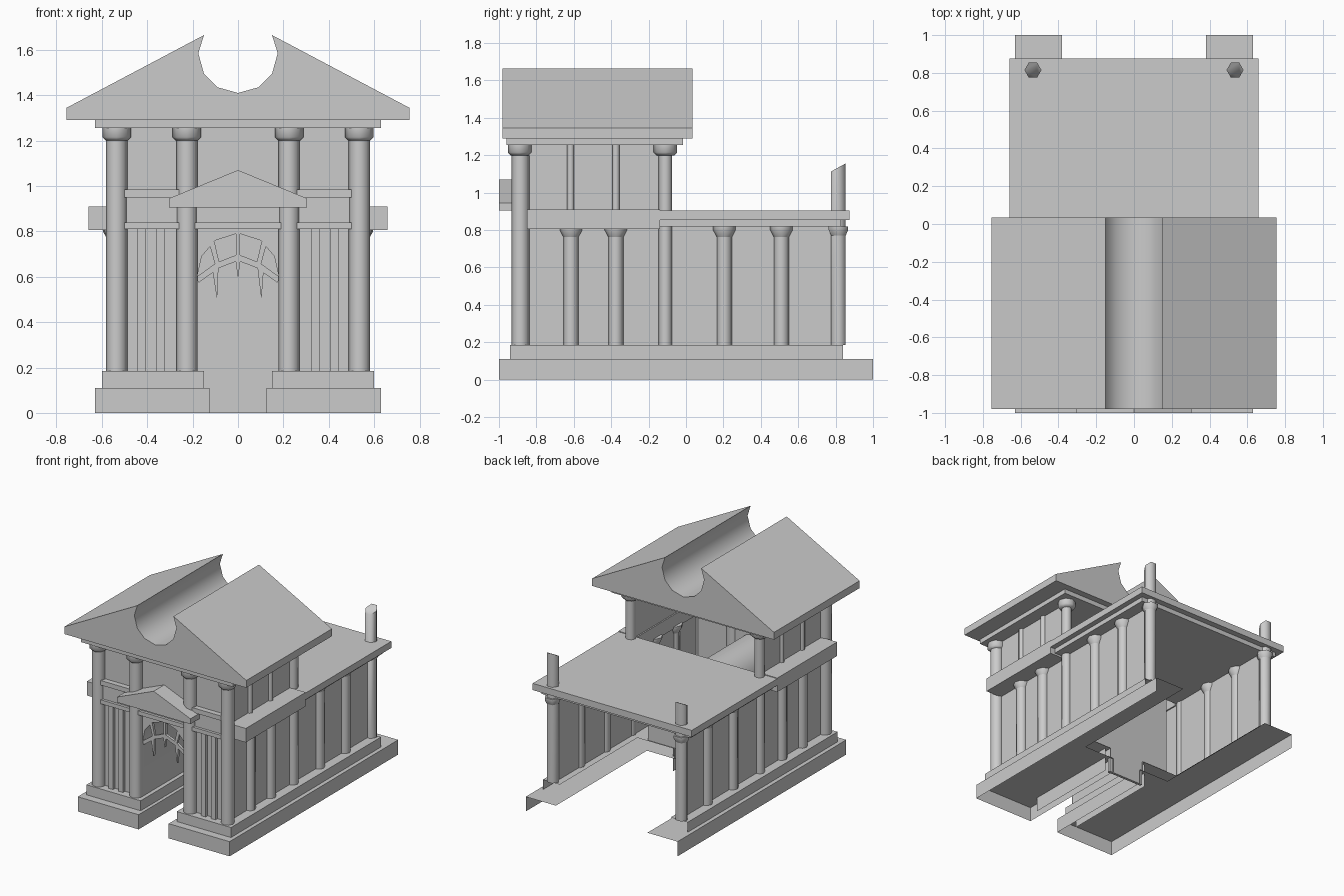
import bpy, bmesh, math
from mathutils import Vector

cube = bpy.data.objects.get("Cube")
if cube:
    bpy.data.objects.remove(cube, do_unlink=True)

stone = bpy.data.materials.new("grey_stone")
stone.use_nodes = True
GREY = (0.6, 0.6, 0.6, 1)
stone.diffuse_color = GREY
stone.node_tree.nodes["Principled BSDF"].inputs["Base Color"].default_value = GREY


def finish(name, bm, smooth=None, normals=True):
    if normals:
        bmesh.ops.recalc_face_normals(bm, faces=bm.faces)
    mesh = bpy.data.meshes.new(name)
    bm.to_mesh(mesh)
    bm.free()
    mesh.materials.append(stone)
    ob = bpy.data.objects.new(name, mesh)
    bpy.context.collection.objects.link(ob)
    if smooth:
        bpy.ops.object.select_all(action='DESELECT')
        ob.select_set(True)
        bpy.context.view_layer.objects.active = ob
        bpy.ops.object.shade_smooth_by_angle(angle=math.radians(smooth))
    return ob


def box(name, x, y, z):
    bm = bmesh.new()
    bmesh.ops.create_cube(bm, size=1)
    for v in bm.verts:
        v.co = [a + (b - a) * (c + 0.5) for (a, b), c in zip((x, y, z), v.co)]
    return finish(name, bm)


def prism(name, pts, y0, y1, smooth=None):
    """Extrude an x-z outline along y."""
    bm = bmesh.new()
    face = bm.faces.new([bm.verts.new((x, y0, z)) for x, z in pts])
    new = bmesh.ops.extrude_face_region(bm, geom=[face])["geom"]
    bmesh.ops.translate(bm, vec=(0, y1 - y0, 0),
                        verts=[v for v in new if isinstance(v, bmesh.types.BMVert)])
    return finish(name, bm, smooth)


def sheet(name, line, y0, y1, smooth=None):
    """Sweep an open x-z line along y."""
    bm = bmesh.new()
    rows = [[bm.verts.new((x, y, z)) for x, z in line] for y in (y0, y1)]
    for i in range(len(line) - 1):
        bm.faces.new((rows[0][i], rows[0][i + 1], rows[1][i + 1], rows[1][i]))
    return finish(name, bm, smooth)


def round_part(name, x, y, rings, sides=6, slope=0):
    """Stack (radius, height) rings; slope tilts the top ring along y."""
    bm = bmesh.new()
    loops = []
    for k, (r, z) in enumerate(rings):
        tilt = slope if k == len(rings) - 1 else 0
        angles = [math.tau * i / sides for i in range(sides)]
        loops.append([bm.verts.new((x + r * math.cos(a), y + r * math.sin(a),
                                    z + tilt * r * math.sin(a))) for a in angles])
    for low, high in zip(loops, loops[1:]):
        for i in range(sides):
            j = (i + 1) % sides
            bm.faces.new((low[i], low[j], high[j], high[i]))
    bm.faces.new(loops[0][::-1])
    bm.faces.new(loops[-1])
    return finish(name, bm, 62)


def step(name, side, outer, inner, rear, front, back, z0, z1):
    """L-shaped plinth shell, open below and at the rear."""
    turn = -0.08
    plan = [(outer, back), (outer, front), (inner, front), (inner, turn),
            (rear, turn), (rear, back)]
    bm = bmesh.new()
    top = [bm.verts.new((side * x, y, z1)) for x, y in plan]
    low = [bm.verts.new((side * x, y, z0)) for x, y in plan[:4]]
    cap = bm.faces.new(top)
    for i in range(3):
        bm.faces.new((top[i], top[i + 1], low[i + 1], low[i]))
    bmesh.ops.recalc_face_normals(bm, faces=bm.faces)
    cap.normal_update()
    if cap.normal.z < 0:
        bmesh.ops.reverse_faces(bm, faces=bm.faces)
    return finish(name, bm, normals=False)


def mirrored(half):
    """Close a left-to-centre outline with its reflection."""
    return half + [(-x, z) for x, z in reversed(half) if x]


FLOOR, LOW, HIGH = 0.185, 0.81, 1.255

# Roof with a round channel along its ridge
prism("roof", mirrored([(-0.755, 1.29), (-0.755, 1.345), (-0.15, 1.665), (-0.175, 1.585),
                        (-0.15, 1.495), (-0.09, 1.435), (0, 1.41)]), -0.98, 0.035, 35)
box("roof_beam", (-0.63, 0.63), (-0.96, -0.015), (HIGH, 1.29))

# Front wall with arched opening, and the vaulted passage behind it
arch = mirrored([(-0.18, 0), (-0.18, 0.6), (-0.16, 0.69), (-0.1, 0.76), (0, 0.792)])
prism("front_wall", [(-0.52, FLOOR), (-0.52, HIGH), (0.52, HIGH), (0.52, FLOOR),
                     (0.18, FLOOR)] + arch[-2:0:-1] + [(-0.18, FLOOR)], -0.875, -0.855)
sheet("passage_vault", arch, -0.86, -0.1, 40)
prism("passage_back_wall", [(-0.38, FLOOR), (-0.38, 0.8), (0.38, 0.8), (0.38, FLOOR),
                            (0.15, FLOOR), (0.15, 0), (-0.15, 0), (-0.15, FLOOR)],
      -0.11, -0.09)

# Broken fan tracery in the arch
def bar(name, a, b, w0, w1):
    a, b = Vector(a), Vector(b)
    n = (b - a).orthogonal().normalized()
    prism(name, [tuple(p) for p in (a + n * w0, b + n * w1, b - n * w1, a - n * w0)],
          -0.87, -0.85)


for s in (-1, 1):
    bar("tracery_lower_bar", (s * 0.18, 0.585), (s * 0.09, 0.65), 0.013, 0.013)
    bar("tracery_upper_bar", (s * 0.09, 0.65), (0, 0.685), 0.013, 0.013)
    bar("tracery_rib", (s * 0.09, 0.65), (s * 0.115, 0.75), 0.01, 0.012)
    bar("tracery_shard", (s * 0.1, 0.64), (s * 0.098 + 0.005, 0.508), 0.014, 0.001)
bar("tracery_centre_rib", (0, 0.68), (0, 0.79), 0.008, 0.008)
bar("tracery_centre_shard", (0, 0.68), (0, 0.6), 0.012, 0.001)

# Front ledges and small pediment
box("lower_ledge", (-0.5, 0.5), (-0.915, -0.86), (LOW, 0.84))
box("fascia", (-0.5, 0.5), (-0.895, -0.86), (0.84, 0.95))
box("upper_ledge", (-0.5, 0.5), (-0.915, -0.86), (0.95, 0.985))
prism("small_pediment", mirrored([(-0.305, 0.905), (-0.305, 0.945), (0, 1.07)]), -1, -0.87)

# Rear deck over the open hall
box("deck_slab", (-0.66, 0.66), (-0.14, 0.875), (0.855, 0.905))
box("deck_beam", (-0.62, 0.62), (-0.14, 0.83), (0.82, 0.855))

LOW_CAP = [(0.04, 0.762), (0.06, 0.8), (0.06, 0.82)]
HIGH_CAP = [(0.048, 1.2), (0.063, 1.215), (0.063, HIGH)]

for s, label in ((1, "left"), (-1, "right")):
    # Stepped plinth
    step(label + "_lower_step", s, 0.63, 0.125, 0.38, -1, 1, 0, 0.11)
    step(label + "_upper_step", s, 0.6, 0.15, 0.46, -0.94, 0.84, 0.11, FLOOR)

    # Side walls and the band between storeys
    xs = sorted((s * 0.51, s * 0.53))
    box(label + "_lower_wall", xs, (-0.87, 0.81), (FLOOR, 0.83))
    box(label + "_upper_wall", xs, (-0.87, -0.11), (0.83, HIGH))
    box(label + "_band", sorted((s * 0.5, s * 0.66)), (-0.85, -0.14), (0.805, 0.91))
    for y in (-0.617, -0.375):
        round_part(label + "_upper_pilaster", s * 0.53, y, [(0.022, 0.9), (0.022, HIGH)])

    # Columns across the front
    for x in (0.225, 0.535):
        round_part(label + "_front_column", s * x, -0.885, [(0.047, FLOOR), (0.047, 1.2)], 8)
        round_part(label + "_front_capital", s * x, -0.89, HIGH_CAP, 8)
    for x in (0.343, 0.425):
        box(label + "_front_pilaster", sorted((s * (x - 0.018), s * (x + 0.018))),
            (-0.9, -0.87), (FLOOR, LOW))

    # Columns along the sides
    for y in (-0.615, -0.375, 0.205, 0.51):
        round_part(label + "_side_column", s * 0.53, y, [(0.04, FLOOR), (0.04, 0.77)], 8)
        round_part(label + "_side_capital", s * 0.53, y, LOW_CAP, 8)
    round_part(label + "_tall_column", s * 0.535, -0.11, [(0.036, FLOOR), (0.036, 1.2)], 8)
    round_part(label + "_tall_capital", s * 0.535, -0.11, HIGH_CAP, 8)

    # Broken rear columns rising through the deck
    top = 1.135 if s > 0 else 1.05
    round_part(label + "_broken_column", s * 0.535, 0.815,
               [(0.045, FLOOR), (0.045, top)], 6, 0.55)
    round_part(label + "_rear_capital", s * 0.535, 0.815, LOW_CAP)

    # Inner door jamb panels tying the passage to the hall
    box(label + "_passage_pier", sorted((s * 0.18, s * 0.2)), (-0.86, -0.1), (FLOOR, 0.62))
